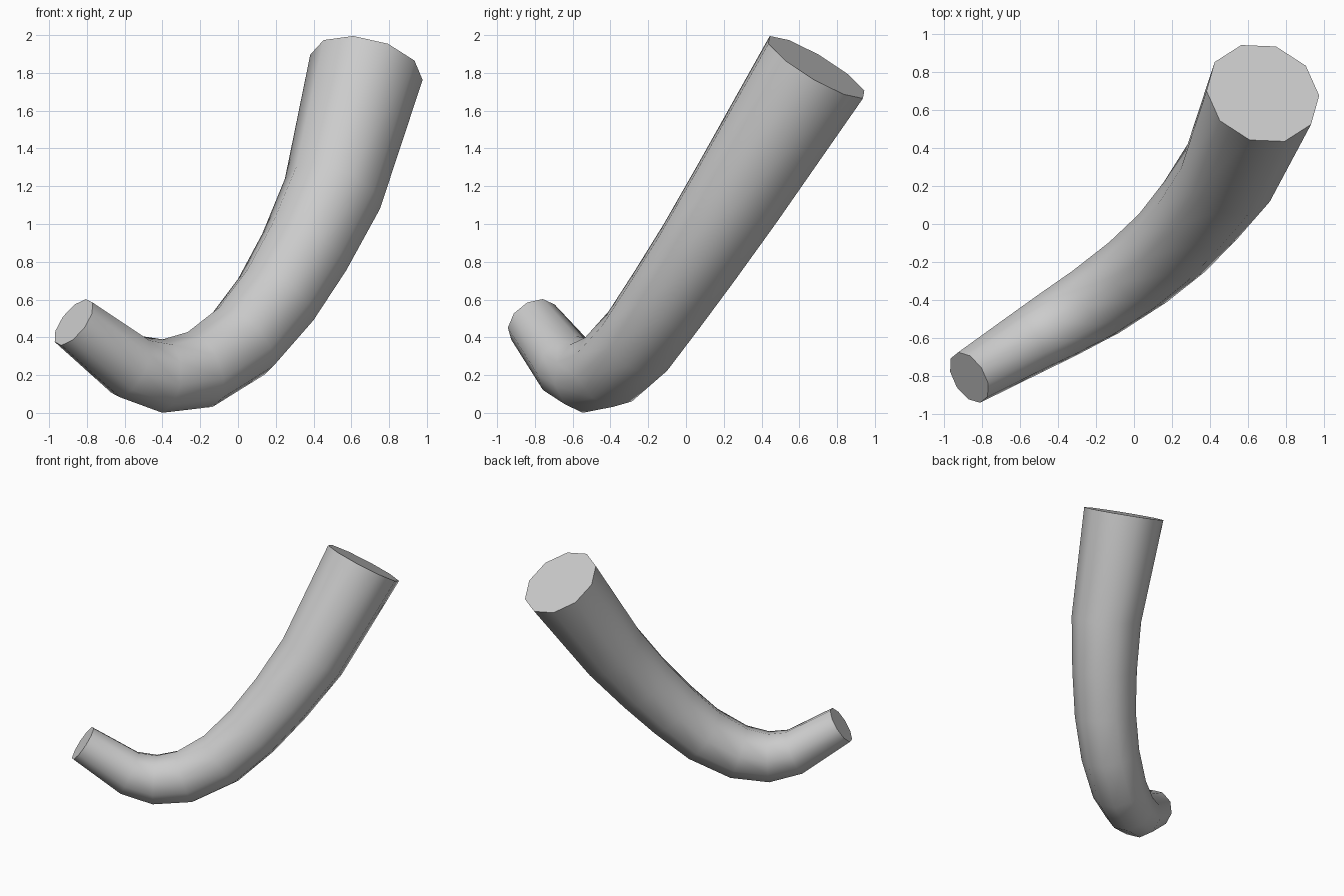
import bpy, bmesh, math
from mathutils import Vector

if "Cube" in bpy.data.objects:
    bpy.data.objects.remove(bpy.data.objects["Cube"])

SIDES = 10

# Centre line of the bent tube: x, y, z, radius
path = [
    (-0.87, -0.81, 0.48, 0.148),
    (-0.57, -0.63, 0.245, 0.178),
    (-0.40, -0.53, 0.195, 0.195),
    (-0.20, -0.41, 0.23, 0.21),
    (0.02, -0.255, 0.38, 0.222),
    (0.20, -0.10, 0.60, 0.232),
    (0.35, 0.07, 0.85, 0.245),
    (0.50, 0.27, 1.16, 0.265),
    (0.68, 0.69, 1.83, 0.305),
]
centres = [Vector(p[:3]) for p in path]

# Ring directions; the wide end is cut on its own plane
tangents = []
for i in range(len(path)):
    a = centres[max(i - 1, 0)]
    b = centres[min(i + 1, len(path) - 1)]
    tangents.append((b - a).normalized())
for i in range(1, len(path) - 1):
    tangents[i] = ((centres[i] - centres[i - 1]).normalized()
                   + (centres[i + 1] - centres[i]).normalized()).normalized()
tangents[-1] = Vector((0.25, 0.6, 1)).normalized()

# Sweep rings along the line without twist
bm = bmesh.new()
rings = []
side = Vector((-0.6, 0.75, 0))
for c, t, p in zip(centres, tangents, path):
    side = (side - t * side.dot(t)).normalized()
    up = t.cross(side)
    ring = []
    for k in range(SIDES):
        a = 2 * math.pi * (k + 0.5) / SIDES
        ring.append(bm.verts.new(c + (side * math.cos(a) + up * math.sin(a)) * p[3]))
    rings.append(ring)
for r0, r1 in zip(rings, rings[1:]):
    for k in range(SIDES):
        n = (k + 1) % SIDES
        bm.faces.new((r0[k], r0[n], r1[n], r1[k]))

# Flat end caps
bm.faces.new(rings[0][::-1])
bm.faces.new(rings[-1])
bmesh.ops.recalc_face_normals(bm, faces=bm.faces)

mesh = bpy.data.meshes.new("bent_tube")
bm.to_mesh(mesh)
bm.free()
tube = bpy.data.objects.new("bent_tube", mesh)
bpy.context.collection.objects.link(tube)

# Smooth sides, sharp rims
bpy.context.view_layer.objects.active = tube
tube.select_set(True)
bpy.ops.object.shade_smooth_by_angle(angle=math.radians(50))
